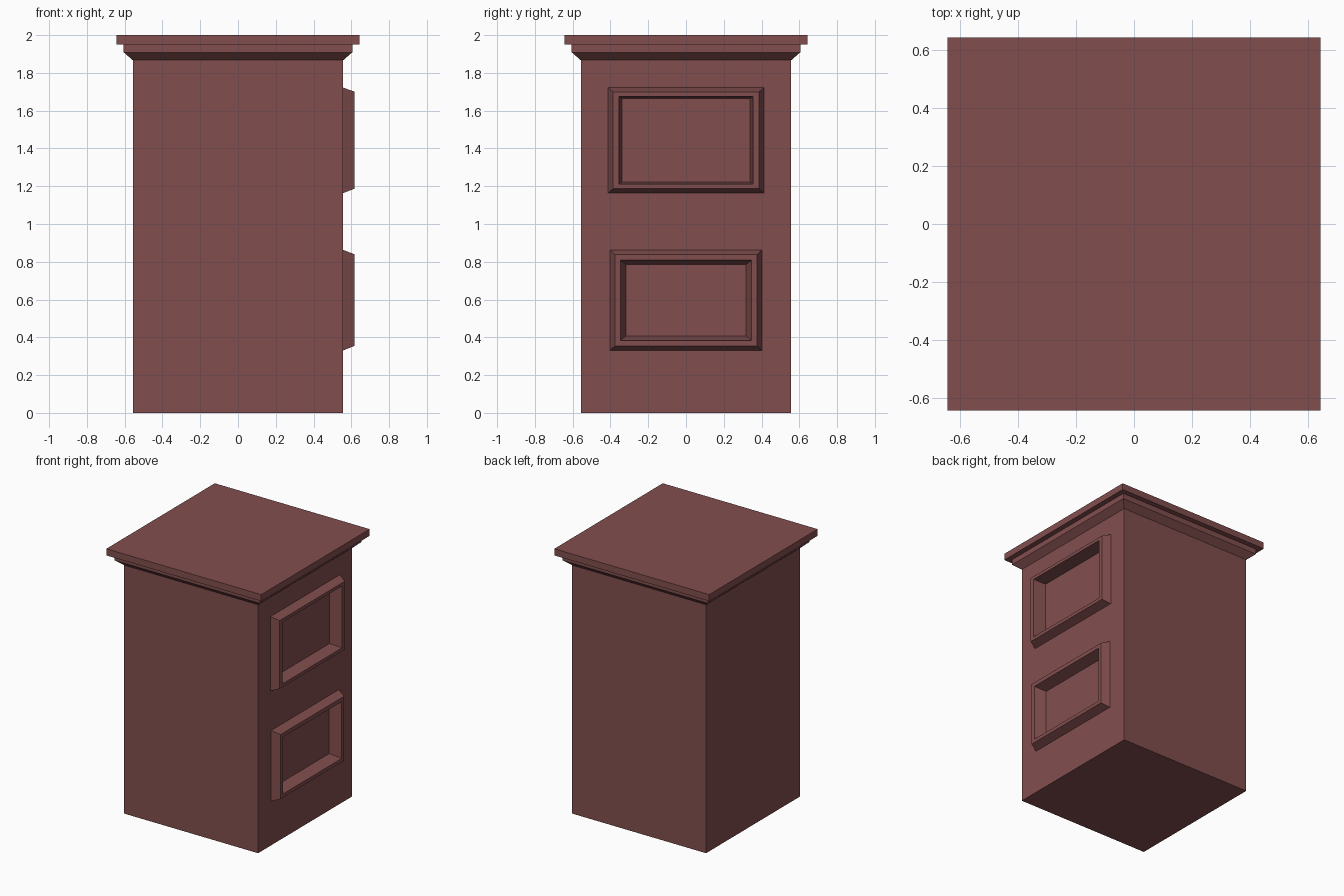
import bpy, bmesh

if "Cube" in bpy.data.objects:
    bpy.data.objects.remove(bpy.data.objects["Cube"])

# One flat colour for the whole cabinet
wood = bpy.data.materials.new("red_brown_wood")
wood.diffuse_color = (0.223, 0.076, 0.076, 1.0)
wood.use_nodes = True
wood.node_tree.nodes["Principled BSDF"].inputs["Base Color"].default_value = wood.diffuse_color


def stack(name, rings):
    """Solid made by joining a list of four-cornered rings, capped at both ends."""
    bm = bmesh.new()
    loops = [[bm.verts.new(p) for p in ring] for ring in rings]
    for a, b in zip(loops, loops[1:]):
        for i in range(4):
            j = (i + 1) % 4
            bm.faces.new((a[i], a[j], b[j], b[i]))
    bm.faces.new(loops[0])
    bm.faces.new(loops[-1])
    bmesh.ops.recalc_face_normals(bm, faces=bm.faces)
    mesh = bpy.data.meshes.new(name)
    bm.to_mesh(mesh)
    bm.free()
    mesh.materials.append(wood)
    obj = bpy.data.objects.new(name, mesh)
    bpy.context.collection.objects.link(obj)
    return obj


def level(half, z):
    """Horizontal square ring."""
    return [(-half, -half, z), (half, -half, z), (half, half, z), (-half, half, z)]


def upright(x, half, z0, z1):
    """Upright rectangular ring facing +x."""
    return [(x, -half, z0), (x, half, z0), (x, half, z1), (x, -half, z1)]


def cut(obj, cutter):
    mod = obj.modifiers.new("recess", 'BOOLEAN')
    mod.operation = 'DIFFERENCE'
    mod.solver = 'EXACT'
    mod.object = cutter


SIDE = 0.557     # half width of the body
FRONT = 0.618    # x of the raised frame faces

# Body, flared moulding and top slab
body = stack("cabinet_body", [level(SIDE, 0), level(SIDE, 1.867)])
stack("cornice_moulding", [level(SIDE, 1.867), level(0.605, 1.909), level(0.605, 1.95)])
stack("top_slab", [level(0.644, 1.95), level(0.644, 2.0)])

# Raised frames with recessed panels: (half width, bottom, top) for each ring
panels = {
    "upper": dict(base=(0.412, 1.164, 1.722), rim=(0.387, 1.187, 1.700),
                  hole=(0.355, 1.212, 1.676), floor=(0.340, 1.223, 1.665), depth=0.522),
    "lower": dict(base=(0.403, 0.331, 0.863), rim=(0.377, 0.355, 0.839),
                  hole=(0.348, 0.382, 0.809), floor=(0.318, 0.408, 0.785), depth=0.535),
}
for name, p in panels.items():
    frame = stack(name + "_panel_frame", [upright(SIDE, *p["base"]), upright(FRONT, *p["rim"])])
    cutter = stack(name + "_recess_cutter", [upright(p["depth"], *p["floor"]),
                                             upright(FRONT, *p["hole"]),
                                             upright(FRONT + 0.1, *p["hole"])])
    cutter.hide_render = True
    cutter.hide_viewport = True
    cut(body, cutter)
    cut(frame, cutter)

# Bake the cuts and drop the cutters
bpy.context.view_layer.update()
deps = bpy.context.evaluated_depsgraph_get()
baked = [(o, bpy.data.meshes.new_from_object(o.evaluated_get(deps)))
         for o in bpy.data.objects if o.modifiers]
for obj, mesh in baked:
    obj.modifiers.clear()
    obj.data = mesh
for obj in [o for o in bpy.data.objects if o.hide_render]:
    bpy.data.objects.remove(obj)
